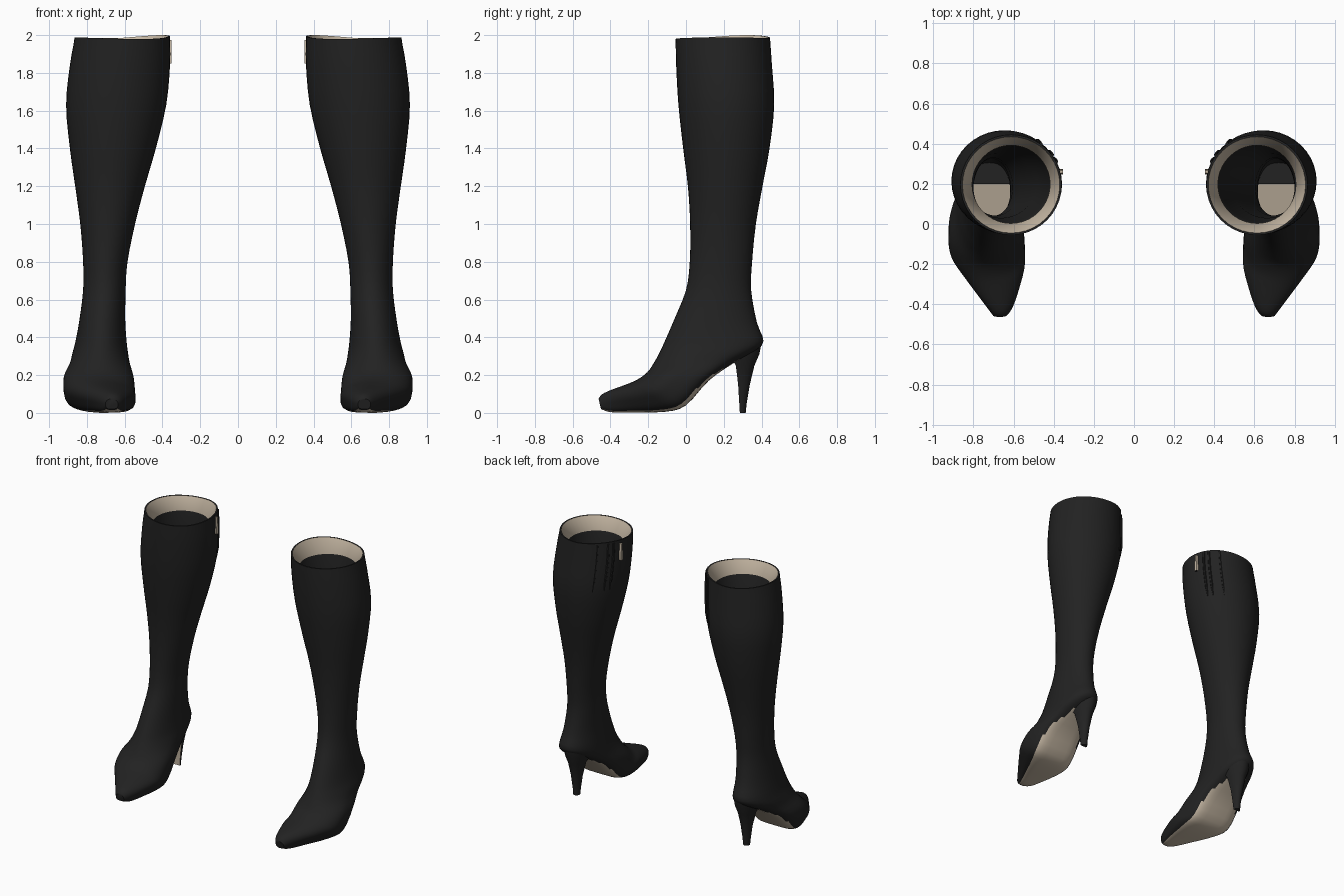
import bpy, bmesh, math
from mathutils import Vector

if "Cube" in bpy.data.objects:
    bpy.data.objects.remove(bpy.data.objects["Cube"])

N = 40  # sides of every boot section


def material(name, rgb):
    m = bpy.data.materials.new(name)
    m.diffuse_color = (*rgb, 1)
    m.use_nodes = True
    m.node_tree.nodes["Principled BSDF"].inputs["Base Color"].default_value = m.diffuse_color
    return m


MATS = [material("black_leather", (0.016, 0.016, 0.016)),
        material("beige_lining", (0.58, 0.49, 0.38))]


def section(p, inset=0.0):
    """Ring from (front y, z, back y, z, x min, x max, squareness of the lower half)."""
    fy, fz, by, bz, x0, x1, k = p
    f, b = Vector((0, fy, fz)), Vector((0, by, bz))
    mid, half = (f + b) / 2, (f - b) / 2
    half *= 1 - inset / half.length
    cx, hx = (x0 + x1) / 2, (x1 - x0) / 2 - inset
    pts = []
    for j in range(N):
        a = 2 * math.pi * j / N
        c, s = math.cos(a), math.sin(a)
        if c < 0:
            c, s = -abs(c) ** k, math.copysign(abs(s) ** k, s)
        pts.append(mid + half * c + Vector((cx + hx * s, 0, 0)))
    return pts


def smooth_rows(rows, sub=3):
    """Catmull-Rom interpolation of section parameters."""
    out = []
    for i in range(len(rows) - 1):
        q = [rows[max(0, min(len(rows) - 1, i + d))] for d in (-1, 0, 1, 2)]
        for n in range(sub):
            t = n / sub
            out.append([0.5 * (2 * b + (c - a) * t + (2 * a - 5 * b + 4 * c - d) * t * t
                               + (3 * b - a - 3 * c + d) * t ** 3) for a, b, c, d in zip(*q)])
    return out + [list(rows[-1])]


def loft(name, rings, rule=lambda f, i, j: 0, start_mat=0):
    """Closed skin through rings, coloured by rule, mirrored to the other boot."""
    bm = bmesh.new()
    vs = [[bm.verts.new(p) for p in r] for r in rings]
    n = len(rings[0])
    for i in range(len(vs) - 1):
        for j in range(n):
            k = (j + 1) % n
            f = bm.faces.new((vs[i][j], vs[i][k], vs[i + 1][k], vs[i + 1][j]))
            f.material_index = rule(f, i, j)
    bm.faces.new(vs[0]).material_index = start_mat
    bm.faces.new(vs[-1])
    bmesh.ops.recalc_face_normals(bm, faces=bm.faces)
    me = bpy.data.meshes.new(name)
    bm.to_mesh(me)
    bm.free()
    for m in MATS:
        me.materials.append(m)
    ob = bpy.data.objects.new(name, me)
    bpy.context.collection.objects.link(ob)
    ob.modifiers.new("other_boot", "MIRROR")
    bpy.ops.object.select_all(action='DESELECT')
    ob.select_set(True)
    bpy.context.view_layer.objects.active = ob
    bpy.ops.object.shade_smooth_by_angle(angle=math.radians(45))
    return ob


# Shaft sections from the rim to the ankle
shaft = [
    (-.055, 1.98, .445, 1.98, .36, .865, 1),
    (-.052, 1.84, .455, 1.84, .36, .89, 1),
    (-.04, 1.63, .467, 1.63, .38, .91, 1),
    (-.015, 1.4, .442, 1.4, .435, .89, 1),
    (.01, 1.2, .405, 1.2, .493, .862, 1),
    (.022, 1.0, .37, 1.0, .545, .835, 1),
    (.02, .8, .35, .8, .585, .82, 1),
    (.0, .65, .345, .65, .595, .82, 1),
    (-.06, .5, .375, .48, .597, .84, 1)]
# Foot sections, tilting from the ankle to the toe
foot = [
    (-.112, .38, .41, .38, .59, .86, .95),
    (-.14, .32, .36, .325, .583, .875, .8),
    (-.17, .265, .25, .262, .573, .89, .65),
    (-.205, .215, .12, .17, .553, .922, .55),
    (-.255, .178, .0, .04, .545, .918, .5),
    (-.31, .153, -.11, .006, .545, .87, .5),
    (-.40, .12, -.30, .002, .582, .775, .5),
    (-.445, .098, -.40, .004, .61, .725, .55),
    (-.463, .075, -.45, .02, .635, .702, .7)]

outer = [section(p) for p in smooth_rows(shaft + foot)]

# Inside: facing band below the rim, dark wall, insole at the bottom
rim_in = section(shaft[0], .01)
band = section((-.055, 1.89, .45, 1.89, .36, .865, 1), .058)
wall = [section(p, .045 if p[1] > 1.3 else .02) for p in shaft[2:]]
floor = section((-.08, .22, .29, .335, .61, .83, .8))
inner = [floor] + wall[::-1] + [band, rim_in]

# Rim rises toward the inner back side
for ring in (outer[0], rim_in):
    for j, v in enumerate(ring):
        a = 2 * math.pi * j / N
        v.z += .02 * max(0, math.cos(a - math.radians(238))) ** 2 \
            + .008 * max(0, math.cos(a - math.radians(90)))

B = len(inner)


def upper_rule(f, i, j):
    if i == B - 2:                       # facing band
        return 1
    c = f.calc_center_median()
    off = abs((j + .5) * 360 / N - 180)  # degrees from the bottom line
    if i > B + 3 * len(shaft) + 4 and -.44 < c.y < .27 and c.z < .3:
        return int(off < min(46, 14 + (.27 - c.y) * 130))  # outsole
    return 0


loft("boot_upper", inner + outer, upper_rule, start_mat=1)

# Heel: tapered D section with a flat beige front
heel = []
for z, y0, y1, hx in ((.37, .20, .40, .10), (.31, .235, .388, .088), (.25, .264, .362, .062),
                      (.15, .276, .338, .041), (.05, .282, .321, .029), (0, .285, .316, .025)):
    arc = [math.pi * t / 12 for t in range(13)]
    heel.append([Vector((.71 + hx * math.cos(a), y0 + (y1 - y0) * math.sin(a), z)) for a in arc])
loft("stiletto_heel", heel, lambda f, i, j: int(j == 12))

# Raised pleats beside the zip on the inner back of the shaft
for n, j in enumerate((24, 26, 27)):
    rings = []
    for i, ring in enumerate(outer[0:7]):
        r = .009 if i < 6 else .002
        rings.append([ring[j] + Vector((r * math.cos(q * math.pi / 3), r * math.sin(q * math.pi / 3),
                                        -.012 if i == 0 else 0)) for q in range(6)])
    loft("zip_pleat_%d" % (n + 1), rings)

# Zip pull hanging below the rim
pull = [[Vector((.362 + x * .009, .26 + y * w, z)) for x, y in ((-1, -1), (1, -1), (1, 1), (-1, 1))]
        for z, w in ((1.975, .007), (1.93, .008), (1.87, .013), (1.85, .01))]
loft("zip_pull", pull, lambda f, i, j: 1, start_mat=1)
